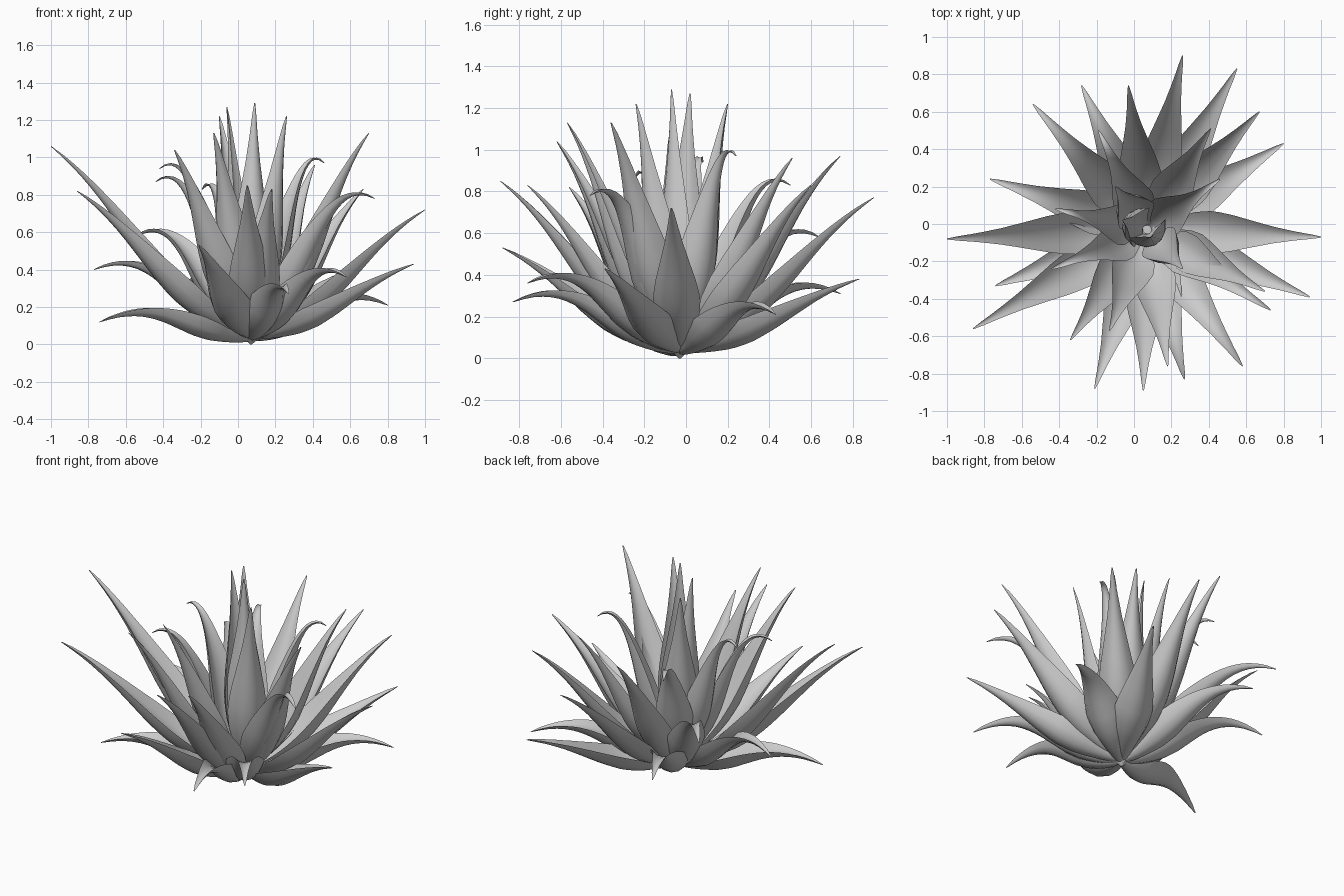
import bpy, bmesh, math
from mathutils import Vector

if "Cube" in bpy.data.objects:
    bpy.data.objects.remove(bpy.data.objects["Cube"])

BASE = Vector((0.07, -0.03, 0.0))

# Leaf tips: straight blades and blades whose tip hooks over
STRAIGHT = [
    (0.26, 0.90, 0.77), (0.55, 0.83, 0.38), (0.67, 0.60, 0.83), (1.00, -0.07, 0.72),
    (0.94, -0.39, 0.43), (0.70, -0.36, 1.13), (0.18, -0.76, 0.83), (0.05, -0.89, 0.85),
    (-0.21, -0.88, 0.53), (-0.34, -0.62, 1.04), (-0.86, -0.56, 0.82), (-1.00, -0.08, 1.06),
    (-0.03, 0.74, 0.97), (0.41, 0.51, 0.96), (-0.13, -0.57, 1.13), (0.26, -0.24, 1.22),
    (-0.10, 0.20, 1.22), (0.09, -0.07, 1.29), (-0.06, 0.02, 1.27)]
HOOKED = [
    (0.80, 0.43, 0.21), (0.73, -0.46, 0.78), (0.58, -0.76, 0.36), (0.27, -0.83, 0.27),
    (-0.74, -0.33, 0.12), (-0.77, 0.24, 0.40), (-0.54, 0.64, 0.58), (-0.28, 0.74, 0.31),
    (0.46, 0.24, 0.97), (-0.19, 0.50, 0.83), (-0.42, 0.08, 0.94), (-0.44, -0.24, 0.87)]

# Half width along the leaf, and the channelled cross-section (side, up)
WIDTH = [(0, .035), (.13, .07), (.25, .105), (.36, .115), (.48, .098), (.6, .072),
         (.74, .043), (.87, .022), (.95, .012), (1, .003)]
SECTION = [(-1, .38), (-.55, .02), (0, -.12), (.55, .02), (1, .38),
           (.75, -.12), (.4, -.42), (0, -.52), (-.4, -.42), (-.75, -.12)]
STEPS = 20


def half_width(s):
    for (a, wa), (b, wb) in zip(WIDTH, WIDTH[1:]):
        if s <= b:
            return wa + (wb - wa) * (s - a) / (b - a)
    return WIDTH[-1][1]


def leaf(name, tip, hooked):
    tip = Vector(tip)
    out = Vector((tip.x - BASE.x, tip.y - BASE.y, 0))
    reach, rise = out.length, tip.z
    out.normalize()
    side = Vector((-out.y, out.x, 0))
    steep = math.atan2(rise, reach) / (math.pi / 2)
    z0 = 0.025 + 0.07 * steep
    start = BASE + Vector((0, 0, z0)) + out * 0.02
    # Spine as a cubic curve in the vertical plane of the leaf
    if hooked:
        c1 = (0.38 * reach, z0 + 0.24 * max(rise - z0, 0))
        c2 = (0.57 * reach, rise + 0.15 + 0.03 * rise)
    else:
        c1 = (0.40 * reach + 0.03, z0 + 0.17 * (rise - z0))
        c2 = (0.62 * reach, z0 + 0.69 * (rise - z0))
    p = [start, BASE + out * c1[0] + Vector((0, 0, c1[1])),
         BASE + out * c2[0] + Vector((0, 0, c2[1])), tip]

    def spine(t):
        u = 1 - t
        return p[0]*u**3 + p[1]*3*u*u*t + p[2]*3*u*t*t + p[3]*t**3

    pts = [spine(i / STEPS) for i in range(STEPS + 1)]
    lengths = [0]
    for a, b in zip(pts, pts[1:]):
        lengths.append(lengths[-1] + (b - a).length)

    bm = bmesh.new()
    rings = []
    for i, c in enumerate(pts):
        tangent = (pts[min(i + 1, STEPS)] - pts[max(i - 1, 0)]).normalized()
        up = tangent.cross(side).normalized()
        w = half_width(lengths[i] / lengths[-1])
        rings.append([bm.verts.new(c + side * (x * w) + up * (y * w)) for x, y in SECTION])
    n = len(SECTION)
    for a, b in zip(rings, rings[1:]):
        for k in range(n):
            bm.faces.new((a[k], a[(k + 1) % n], b[(k + 1) % n], b[k]))
    bm.faces.new(rings[0])
    bm.faces.new(rings[-1])
    # Keep the foot of the plant on the ground
    for v in bm.verts:
        v.co.z = max(v.co.z, 0)
    bmesh.ops.recalc_face_normals(bm, faces=bm.faces)
    me = bpy.data.meshes.new(name)
    bm.to_mesh(me)
    bm.free()
    ob = bpy.data.objects.new(name, me)
    bpy.context.collection.objects.link(ob)
    bpy.ops.object.select_all(action='DESELECT')
    ob.select_set(True)
    bpy.context.view_layer.objects.active = ob
    bpy.ops.object.shade_smooth_by_angle(angle=math.radians(40))


for i, t in enumerate(STRAIGHT):
    leaf(f"straight_leaf_{i + 1}", t, False)
for i, t in enumerate(HOOKED):
    leaf(f"hooked_leaf_{i + 1}", t, True)

# Small root crown where the leaves meet
bpy.ops.mesh.primitive_cone_add(vertices=10, radius1=0.005, radius2=0.06, depth=0.05,
                                location=(BASE.x, BASE.y, 0.025))
bpy.context.object.name = "root_crown"
